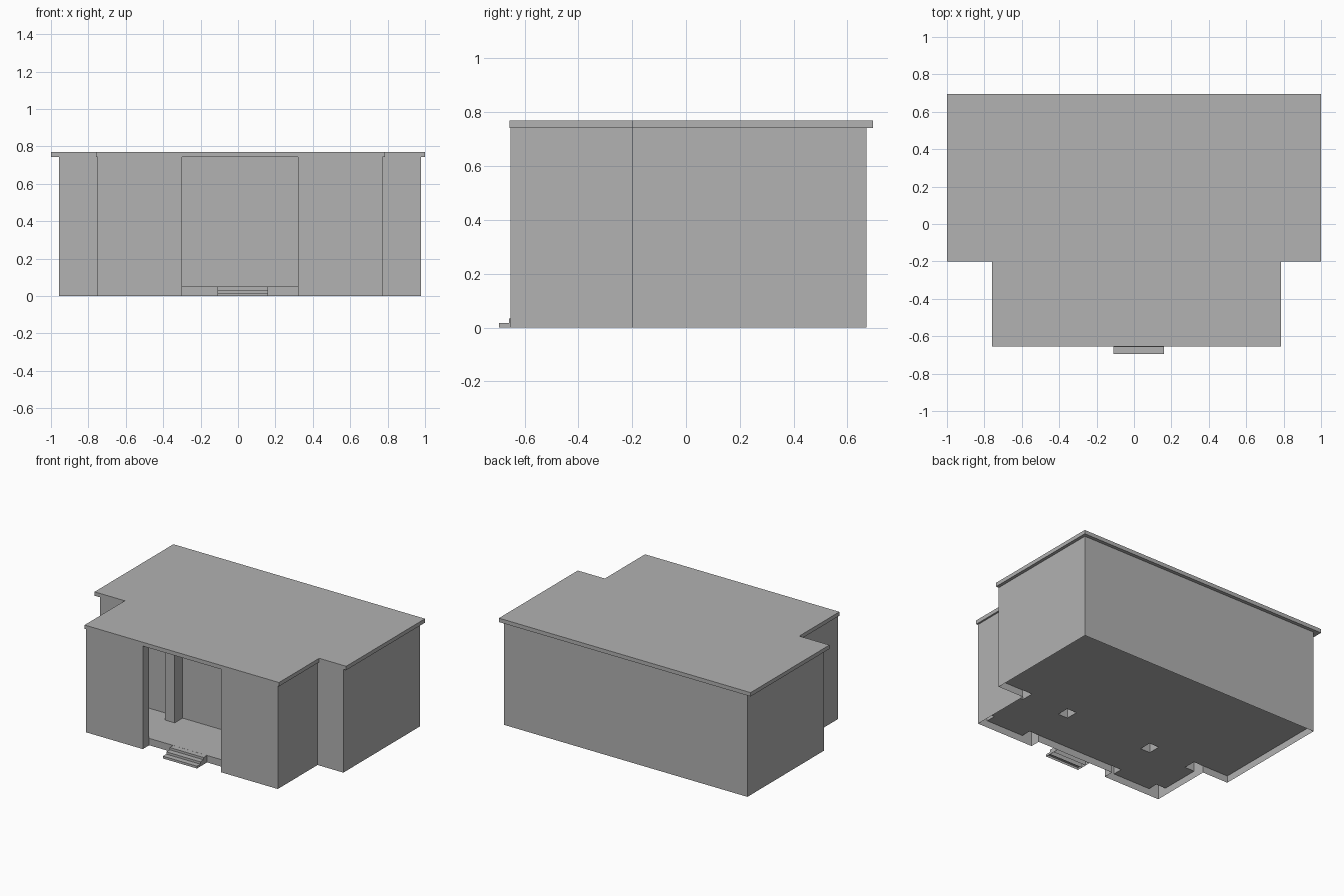
import bpy
import bmesh

cube = bpy.data.objects.get("Cube")
if cube:
    bpy.data.objects.remove(cube, do_unlink=True)

grey = bpy.data.materials.new("plain grey")
grey.use_nodes = True
GREY = (0.445, 0.445, 0.445, 1)
grey.diffuse_color = GREY
grey.node_tree.nodes["Principled BSDF"].inputs["Base Color"].default_value = GREY

# Main dimensions (half widths are measured from the house centre line)
CX = 0.01
MAIN, WING, DOORWAY, POST = 0.9675, 0.7625, 0.31, 0.077
FRONT, INNER, MIDDLE, BACK = -0.652, -0.58, -0.2, 0.67
PILASTER = MIDDLE - 0.09
FLOOR, EAVE, TOP = 0.05, 0.742, 0.77


def finish(name, bm):
    mesh = bpy.data.meshes.new(name)
    bm.to_mesh(mesh)
    bm.free()
    mesh.materials.append(grey)
    obj = bpy.data.objects.new(name, mesh)
    bpy.context.collection.objects.link(obj)
    return obj


def ribbon(name, points, z0, z1):
    """Vertical wall along a path, facing the right-hand side of the path."""
    bm = bmesh.new()
    low = [bm.verts.new((CX + x, y, z0)) for x, y in points]
    high = [bm.verts.new((CX + x, y, z1)) for x, y in points]
    for i in range(len(points) - 1):
        bm.faces.new((low[i], low[i + 1], high[i + 1], high[i]))
    return finish(name, bm)


def mirrored(points):
    return [(-x, y) for x, y in reversed(points)]


# Outer walls with the doorway jambs
half = [(DOORWAY, INNER), (DOORWAY, FRONT), (WING, FRONT),
        (WING, MIDDLE), (MAIN, MIDDLE), (MAIN, BACK)]
ribbon("outer_walls", half + mirrored(half), 0, EAVE)
ribbon("porch_back_wall", [(-WING, MIDDLE), (WING, MIDDLE)], FLOOR, EAVE)
ribbon("porch_riser", [(-DOORWAY, INNER), (DOORWAY, INNER)], 0, FLOOR)

# Hollow posts and pilasters on both sides of the porch
d, w = DOORWAY + POST, WING - POST
posts = {
    "front_corner_post": [(WING, INNER), (w, INNER), (w, FRONT)],
    "doorway_post": [(d, FRONT), (d, INNER), (DOORWAY, INNER)],
    "back_corner_pilaster": [(w, MIDDLE), (w, PILASTER), (WING, PILASTER)],
    "back_pilaster": [(DOORWAY, MIDDLE), (DOORWAY, PILASTER),
                      (d, PILASTER), (d, MIDDLE)],
}
for name, path in posts.items():
    ribbon("left_" + name, path, FLOOR, EAVE)
    ribbon("right_" + name, mirrored(path), FLOOR, EAVE)

# Raised floor, left open beneath the posts and in the doorway
sides = [DOORWAY, d, w, WING, MAIN]
xs = sorted([-s for s in sides] + sides)
ys = [FRONT, INNER, PILASTER, MIDDLE, BACK]
bm = bmesh.new()
for row in range(len(ys) - 1):
    for x0, x1 in zip(xs, xs[1:]):
        mid = abs(x0 + x1) / 2
        is_post = DOORWAY < mid < d or w < mid < WING
        if row < 3 and mid > WING:
            continue
        if row in (0, 2) and is_post or row == 0 and mid < DOORWAY:
            continue
        bm.faces.new([bm.verts.new((CX + x, y, FLOOR)) for x, y in (
            (x0, ys[row]), (x1, ys[row]), (x1, ys[row + 1]), (x0, ys[row + 1]))])
bmesh.ops.remove_doubles(bm, verts=bm.verts, dist=0.0001)
finish("floor", bm)

# Flat T-shaped roof slab
outline = [(-0.76, -0.656), (0.785, -0.656), (0.785, MIDDLE), (1, MIDDLE),
           (1, 0.695), (-1, 0.695), (-1, MIDDLE), (-0.76, MIDDLE)]
bm = bmesh.new()
base = bm.faces.new([bm.verts.new((x, y, EAVE)) for x, y in outline])
grown = bmesh.ops.extrude_face_region(bm, geom=[base], use_keep_orig=True)
bmesh.ops.translate(bm, vec=(0, 0, TOP - EAVE),
                    verts=[v for v in grown["geom"] if isinstance(v, bmesh.types.BMVert)])
bmesh.ops.recalc_face_normals(bm, faces=bm.faces)
finish("roof", bm)

# Three entrance steps, open underneath
for i in range(3):
    y0, height = -0.695 + i * 0.038, FLOOR * (i + 1) / 3
    bm = bmesh.new()
    bmesh.ops.create_cube(bm, size=1)
    bmesh.ops.scale(bm, vec=(0.27, 0.038, height), verts=bm.verts)
    bmesh.ops.translate(bm, vec=(0.025, y0 + 0.019, height / 2), verts=bm.verts)
    bottom = [f for f in bm.faces if f.normal.z < -0.5]
    bmesh.ops.delete(bm, geom=bottom, context="FACES_ONLY")
    finish(f"step_{i + 1}", bm)
